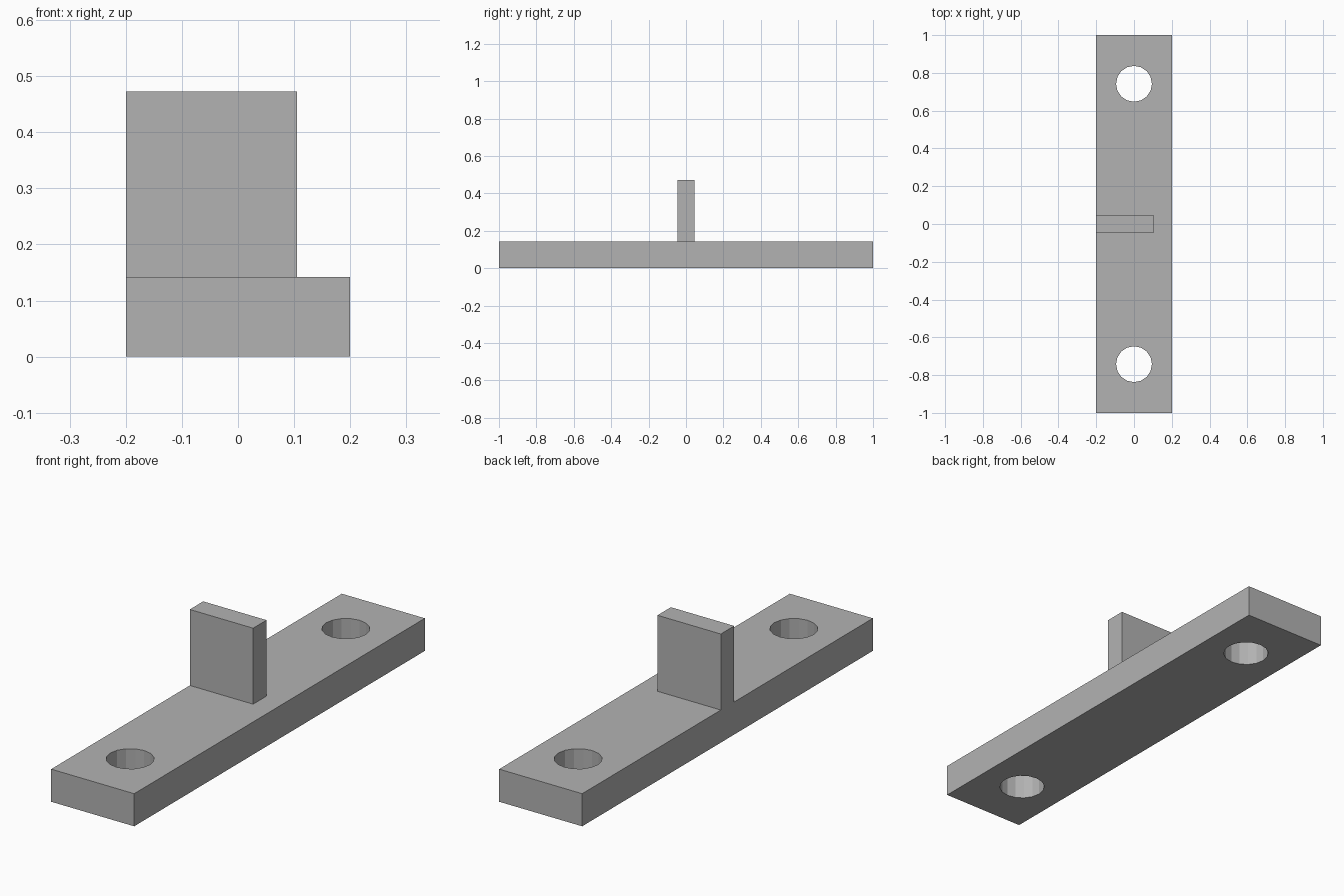
import bpy

default = bpy.data.objects.get("Cube")
if default:
    bpy.data.objects.remove(default, do_unlink=True)

WIDTH, LENGTH, THICK = 0.40, 2.0, 0.142
TAB_RIGHT, TAB_TOP = 0.105, 0.473
HOLE_RADIUS, HOLE_Y = 0.095, 0.742

grey = bpy.data.materials.new("plain_grey")
grey.use_nodes = True
colour = (0.45, 0.45, 0.45, 1)
grey.diffuse_color = colour
grey.node_tree.nodes["Principled BSDF"].inputs["Base Color"].default_value = colour


def box(name, low, high):
    """Axis-aligned box between two corners."""
    centre = [(a + b) / 2 for a, b in zip(low, high)]
    bpy.ops.mesh.primitive_cube_add(size=1, location=centre)
    obj = bpy.context.object
    obj.name = name
    obj.scale = [b - a for a, b in zip(low, high)]
    bpy.ops.object.transform_apply(location=True, rotation=False, scale=True)
    obj.data.materials.append(grey)
    return obj


# Flat mounting bar
bar = box("base_bar", (-WIDTH / 2, -LENGTH / 2, 0), (WIDTH / 2, LENGTH / 2, THICK))

# Screw holes through both ends
for side in (-1, 1):
    bpy.ops.mesh.primitive_cylinder_add(
        vertices=16, radius=HOLE_RADIUS, depth=THICK * 3,
        location=(0, side * HOLE_Y, THICK / 2))
    cutter = bpy.context.object
    cutter.name = "hole_cutter"
    cutter.hide_render = True
    cutter.data.materials.append(grey)
    hole = bar.modifiers.new("screw_hole", 'BOOLEAN')
    hole.operation = 'DIFFERENCE'
    hole.solver = 'EXACT'
    hole.object = cutter
    bpy.context.view_layer.objects.active = bar
    bpy.ops.object.modifier_apply(modifier=hole.name)
    bpy.data.objects.remove(cutter, do_unlink=True)

# Upright tab, flush with one long edge
box("upright_tab", (-WIDTH / 2, -0.046, THICK), (TAB_RIGHT, 0.046, TAB_TOP))
